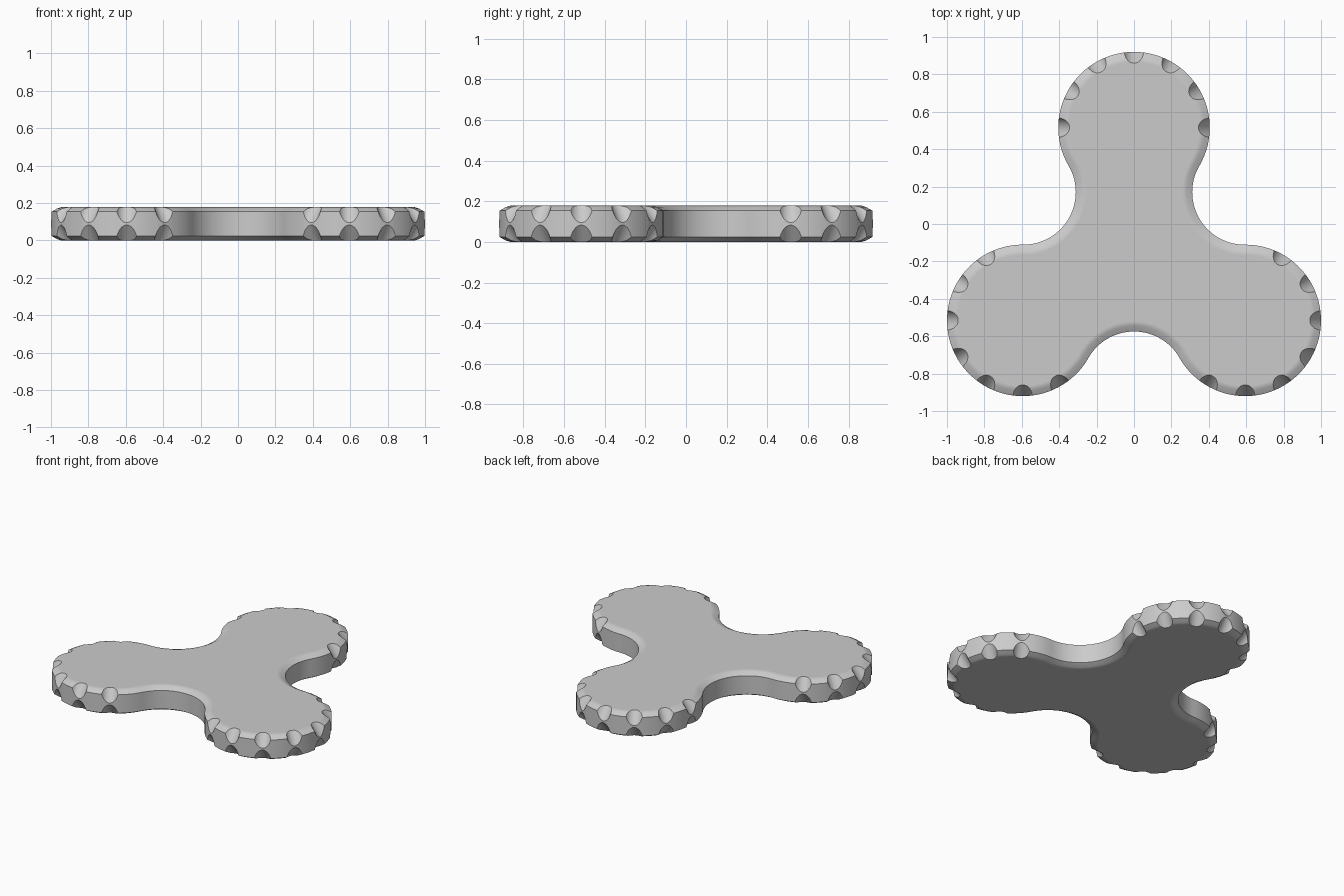
import bpy
import bmesh
from math import pi, radians, atan2
from mathutils import Vector, Matrix

if "Cube" in bpy.data.objects:
    bpy.data.objects.remove(bpy.data.objects["Cube"], do_unlink=True)

HEIGHT = 0.178
LOBE_R = 0.405          # radius of each rounded lobe
LOBE_D = 0.687          # lobe centre to hub
FILLET_R = 0.281        # concave curve between lobes
FILLET_D = 0.684        # fillet centre to hub
HUB = Vector((0, -LOBE_D / 4, 0))
LOBE_ANGLES = [radians(90 + 120 * k) for k in range(3)]

grey = bpy.data.materials.new("grey plastic")
grey.use_nodes = True
colour = (0.6, 0.6, 0.6, 1)
grey.diffuse_color = colour
grey.node_tree.nodes["Principled BSDF"].inputs["Base Color"].default_value = colour


def polar(radius, angle):
    return Matrix.Rotation(angle, 3, "Z") @ Vector((radius, 0, 0))


def arc(centre, radius, start, end, steps):
    return [centre + polar(radius, start + (end - start) * i / steps) for i in range(steps)]


def outline(inset):
    """Three-lobed outline, moved inwards by inset."""
    points = []
    for angle in LOBE_ANGLES:
        lobe = polar(LOBE_D, angle)
        fillet = polar(FILLET_D, angle + pi / 3)
        away = fillet - lobe
        half = (atan2(away.y, away.x) - angle) % (2 * pi)
        points += arc(HUB + lobe, LOBE_R - inset, angle - half, angle + half, 60)
        start = angle + half + pi
        points += arc(HUB + fillet, FILLET_R + inset, start, start - 2 * (half - pi / 3), 28)
    return points


def mesh_object(name, bm):
    mesh = bpy.data.meshes.new(name)
    bm.to_mesh(mesh)
    bm.free()
    obj = bpy.data.objects.new(name, mesh)
    bpy.context.collection.objects.link(obj)
    return obj


# Body: stacked outlines with a shallow, soft chamfer at both rims
chamfer = [(0.055, 0), (0.03, 0.007), (0, 0.024)]
profile = chamfer + [(inset, HEIGHT - z) for inset, z in reversed(chamfer)]
bm = bmesh.new()
rings = [[bm.verts.new((p.x, p.y, z)) for p in outline(inset)] for inset, z in profile]
for low, high in zip(rings, rings[1:]):
    for i in range(len(low)):
        j = (i + 1) % len(low)
        bm.faces.new((low[i], low[j], high[j], high[i]))
bm.faces.new(rings[-1])
bm.faces.new(list(reversed(rings[0])))
body = mesh_object("knob_body", bm)
body.data.materials.append(grey)

# Grip notches: slanted cylinders cut into the upper and lower rims
GROOVE_R = 0.06
slope = Vector((0.06, 0, -0.083)).normalized()
normal = Vector((-slope.z, 0, slope.x))
axis_point = Vector((LOBE_R - 0.03, 0, HEIGHT - 0.0415)) + normal * GROOVE_R


def cutter(name, flip):
    bm = bmesh.new()
    tilt = slope.to_track_quat("Z", "Y").to_matrix().to_4x4()
    mirror = Matrix.Translation((0, 0, HEIGHT)) @ Matrix.Scale(-1, 4, (0, 0, 1)) if flip else Matrix()
    for angle in LOBE_ANGLES:
        for k in range(-3, 4):
            place = (Matrix.Translation(HUB + polar(LOBE_D, angle))
                     @ Matrix.Rotation(angle + k * pi / 6, 4, "Z")
                     @ mirror @ Matrix.Translation(axis_point) @ tilt)
            bmesh.ops.create_cone(bm, cap_ends=True, segments=40, radius1=GROOVE_R,
                                  radius2=GROOVE_R, depth=0.26, matrix=place)
    bmesh.ops.recalc_face_normals(bm, faces=bm.faces)
    obj = mesh_object(name, bm)
    obj.data.materials.append(grey)
    obj.hide_render = True
    return obj


bpy.context.view_layer.objects.active = body
body.select_set(True)
for name, flip in (("upper_notch_cutter", False), ("lower_notch_cutter", True)):
    tool = cutter(name, flip)
    cut = body.modifiers.new(name, "BOOLEAN")
    cut.operation = "DIFFERENCE"
    cut.solver = "EXACT"
    cut.object = tool
    bpy.ops.object.modifier_apply(modifier=cut.name)
    bpy.data.objects.remove(tool, do_unlink=True)

# Smooth curved walls, crisp notch edges, flat top and bottom
bpy.ops.object.shade_smooth_by_angle(angle=radians(30))
weighted = body.modifiers.new("weighted_normals", "WEIGHTED_NORMAL")
weighted.keep_sharp = True
